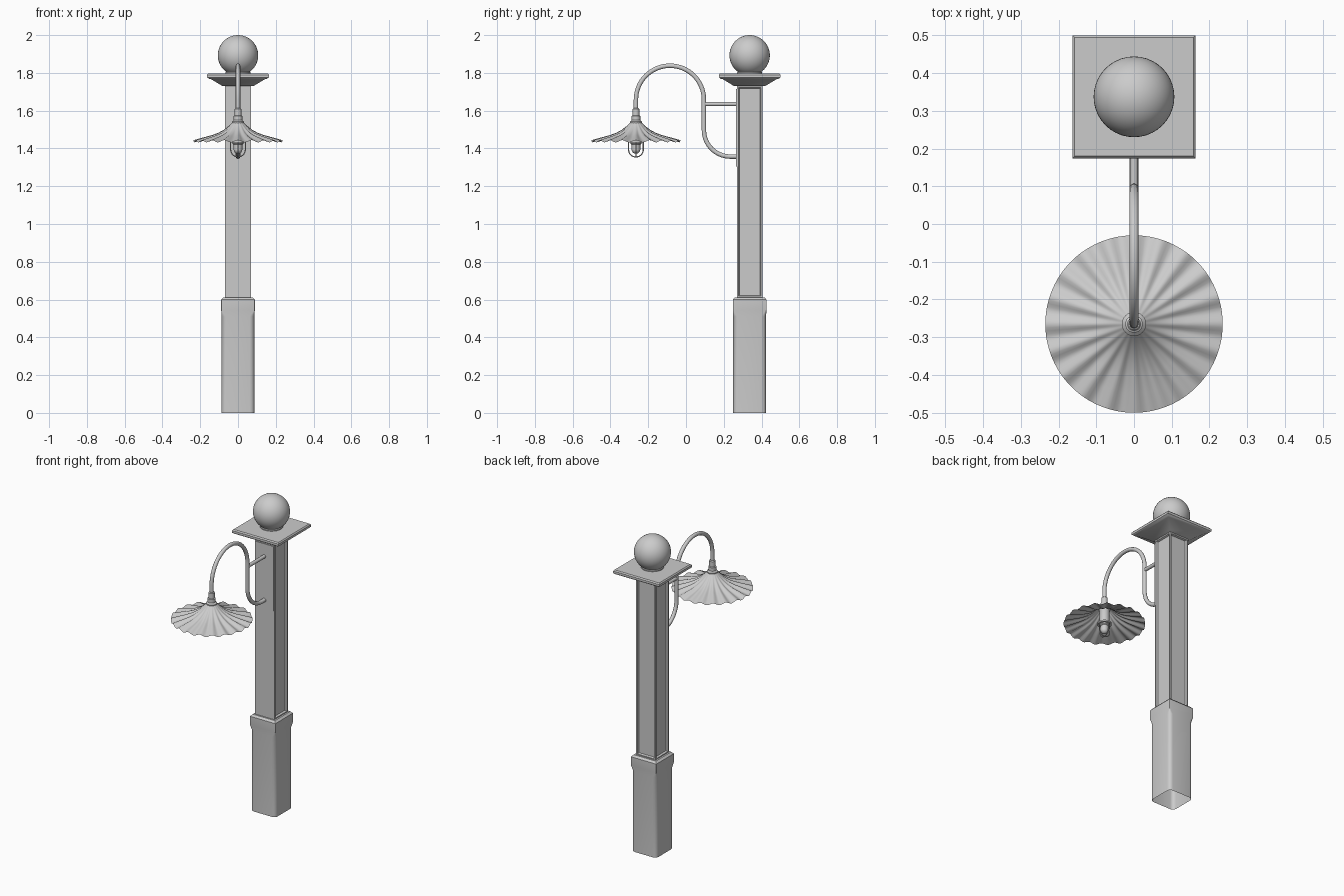
import bpy, bmesh
from math import sin, cos, pi, radians
from mathutils import Vector

if "Cube" in bpy.data.objects:
    bpy.data.objects.remove(bpy.data.objects["Cube"])

POST_Y, LAMP_Y = 0.337, -0.265

metal = bpy.data.materials.new("plain_grey")
metal.use_nodes = True
grey = (0.6, 0.6, 0.6, 1)
metal.diffuse_color = grey
metal.node_tree.nodes["Principled BSDF"].inputs["Base Color"].default_value = grey


def finish(name, bm, loc, fix_normals=True):
    if fix_normals:
        bmesh.ops.recalc_face_normals(bm, faces=bm.faces)
    mesh = bpy.data.meshes.new(name)
    bm.to_mesh(mesh)
    bm.free()
    mesh.materials.append(metal)
    ob = bpy.data.objects.new(name, mesh)
    ob.location = loc
    bpy.context.collection.objects.link(ob)
    for other in bpy.context.selected_objects:
        other.select_set(False)
    ob.select_set(True)
    bpy.context.view_layer.objects.active = ob
    bpy.ops.object.shade_smooth_by_angle(angle=radians(35))
    return ob


def loft(name, rings, loc=(0, 0, 0), cap_start=True, cap_end=True):
    """Skin a list of closed rings that share a point count."""
    bm = bmesh.new()
    loops = [[bm.verts.new(p) for p in ring] for ring in rings]
    n = len(loops[0])
    for a, b in zip(loops, loops[1:]):
        for i in range(n):
            j = (i + 1) % n
            bm.faces.new((a[i], a[j], b[j], b[i]))
    if cap_start:
        bm.faces.new(loops[0][::-1])
    if cap_end:
        bm.faces.new(loops[-1])
    return finish(name, bm, loc)


def circle(r, z, n=32):
    return [(r * cos(2 * pi * i / n), r * sin(2 * pi * i / n), z) for i in range(n)]


def lathe(name, profile, loc, n=32, **caps):
    return loft(name, [circle(r, z, n) for r, z in profile], loc, **caps)


def rounded_square(half, z, corner, steps=5):
    pts = []
    for k in range(4):
        mid = pi / 4 + k * pi / 2
        cx = (half - corner) * (1 if cos(mid) > 0 else -1)
        cy = (half - corner) * (1 if sin(mid) > 0 else -1)
        for s in range(steps):
            a = mid - pi / 4 + s / (steps - 1) * pi / 2
            pts.append((cx + corner * cos(a), cy + corner * sin(a), z))
    return pts


def square(half, z):
    return [(half * x, half * y, z) for x, y in ((1, 1), (-1, 1), (-1, -1), (1, -1))]


def pipe(name, path, r, loc=(0, 0, 0), n=14):
    """Sweep a circle along a path lying in the YZ plane."""
    pts = [Vector((0, y, z)) for y, z in path]
    side, rings = Vector((1, 0, 0)), []
    for i, p in enumerate(pts):
        t = (pts[min(i + 1, len(pts) - 1)] - pts[max(i - 1, 0)]).normalized()
        up = side.cross(t)
        rings.append([p + r * (side * cos(2 * pi * k / n) + up * sin(2 * pi * k / n))
                      for k in range(n)])
    return loft(name, rings, loc)


def arc(cy, cz, r, a0, a1, steps=20):
    angles = [radians(a0 + (a1 - a0) * i / steps) for i in range(steps + 1)]
    return [(cy + r * cos(a), cz + r * sin(a)) for a in angles]


def box(name, size, loc):
    bm = bmesh.new()
    bmesh.ops.create_cube(bm, size=1)
    bmesh.ops.scale(bm, vec=size, verts=bm.verts)
    return bm if name is None else finish(name, bm, loc)


post = (0, POST_Y, 0)

# Pedestal: rounded corners that die out below a square head, open underneath
loft("pedestal", [rounded_square(h, z, c) for h, z, c in (
    (0.087, 0, 0.024), (0.087, 0.51, 0.024), (0.089, 0.545, 0.001),
    (0.089, 0.6, 0.001), (0.078, 0.612, 0.001))], post, cap_start=False)

# Shaft: recessed panels on every side but the front
bm = box(None, (0.136, 0.136, 1.122), None)
panels = [f for f in bm.faces if abs(f.normal.z) < 0.5 and f.normal.y > -0.5]
bmesh.ops.inset_individual(bm, faces=panels, thickness=0.013, depth=0)
bmesh.ops.inset_individual(bm, faces=panels, thickness=0.006, depth=-0.012)
finish("shaft", bm, (0, POST_Y, 1.17))

# Mounting plate on the front
box("mounting_plate", (0.132, 0.006, 0.41), (0, POST_Y - 0.07, 1.51))

# Cap, collar and ball
loft("cap", [square(h, z) for h, z in (
    (0.082, 1.73), (0.143, 1.767), (0.154, 1.769), (0.163, 1.776),
    (0.163, 1.79), (0.157, 1.797))], post)
lathe("ball_collar", [(0.066, 1.795), (0.066, 1.803), (0.055, 1.812)], post)
bm = bmesh.new()
bmesh.ops.create_uvsphere(bm, u_segments=40, v_segments=24, radius=0.107)
finish("ball", bm, (0, POST_Y, 1.893))

# Bracket: gooseneck with a curled foot, and a straight strut
neck = [(0.27, 1.357)] + arc(0.235, 1.497, 0.14, 270, 180)
neck += arc(-0.085, 1.658, 0.18, 0, 180, 32) + [(LAMP_Y, 1.60)]
pipe("gooseneck", neck, 0.012)
pipe("strut", [(0.095, 1.635), (0.27, 1.635)], 0.011)

# Lamp holder
lamp = (0, LAMP_Y, 0)
lathe("lamp_holder", [(0.014, 1.613), (0.018, 1.608), (0.018, 1.575), (0.023, 1.572),
                      (0.023, 1.55), (0.032, 1.542), (0.032, 1.525), (0.029, 1.52),
                      (0.029, 1.425), (0.025, 1.42)], lamp)

# Fluted shade: ripples grow towards the rim
FLUTES, SIDES = 20, 160
shade = []
for r, z, amp in ((0.03, 1.538, 0), (0.047, 1.52, 0.0005), (0.075, 1.497, 0.002),
                  (0.105, 1.479, 0.0035), (0.14, 1.465, 0.005), (0.185, 1.452, 0.006),
                  (0.235, 1.438, 0.006)):
    shade.append([(x, y, z + amp * cos(2 * pi * FLUTES * i / SIDES))
                  for i, (x, y, _) in enumerate(circle(r, z, SIDES))])
loft("shade", shade, lamp, cap_start=False, cap_end=False)

# Bulb and wire guard
dome = arc(0, 1.395, 0.023, 0, -80, 8)
lathe("bulb", [(0.023, 1.43)] + dome, lamp, 24)
hoop = [(0.039, 1.435)] + arc(0, 1.394, 0.039, 0, -180, 20) + [(-0.039, 1.435)]
for i in range(2):
    guard = pipe(f"guard_hoop_{i + 1}", hoop, 0.003, lamp, 8)
    guard.rotation_euler.z = i * pi / 2
lathe("guard_collar", [(0.029, 1.442), (0.041, 1.442), (0.041, 1.432), (0.029, 1.432)], lamp)
